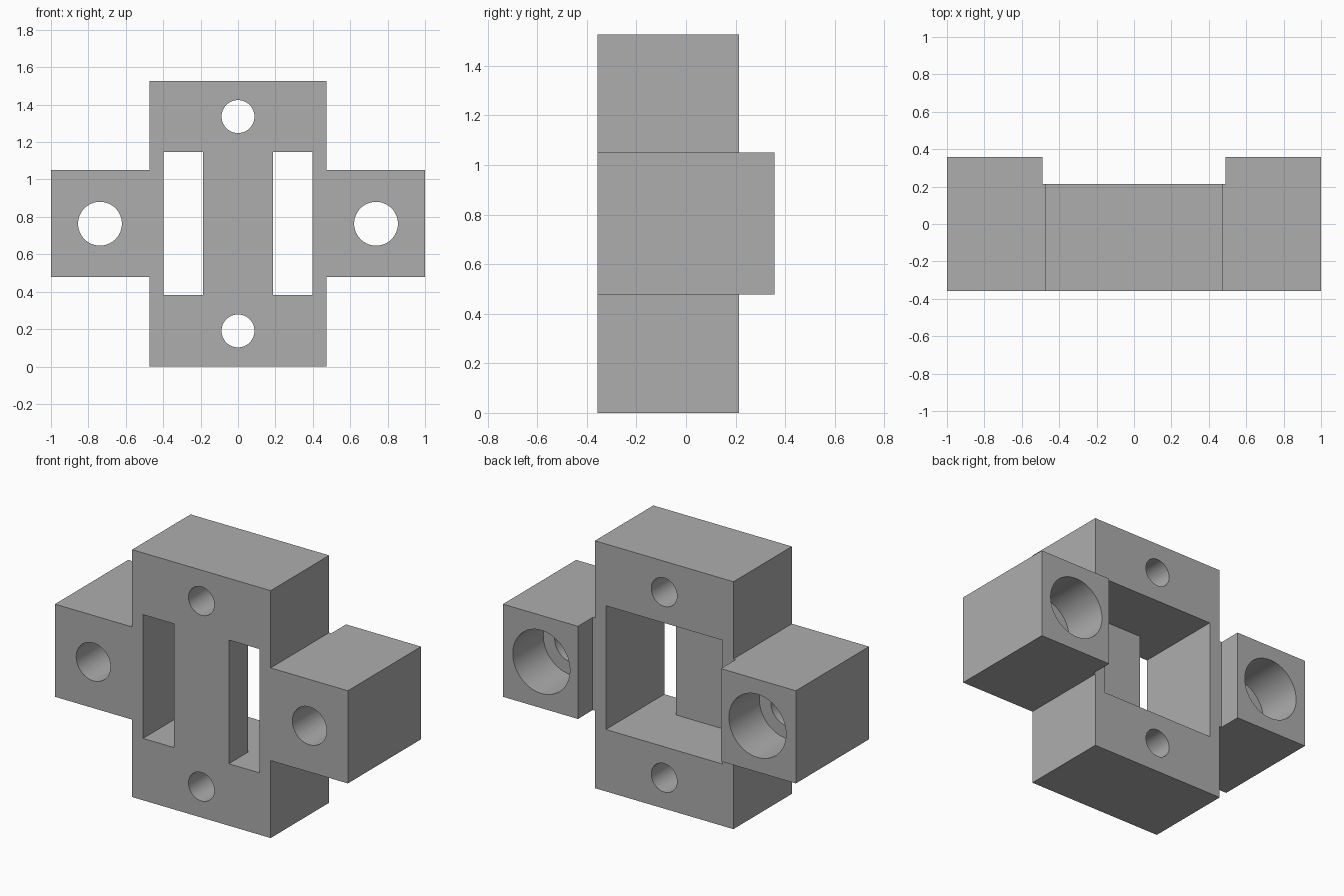
import bpy, bmesh, math
from mathutils import Vector

if "Cube" in bpy.data.objects:
    bpy.data.objects.remove(bpy.data.objects["Cube"])

grey = bpy.data.materials.new("plain_grey")
grey.diffuse_color = (0.42, 0.42, 0.42, 1)
grey.use_nodes = True
grey.node_tree.nodes["Principled BSDF"].inputs["Base Color"].default_value = grey.diffuse_color


def prism(name, pts, axis, lo, hi):
    """Extrude a 2D outline along y (points are x,z) or z (points are x,y)."""
    def place(a, b, h):
        return (a, h, b) if axis == "y" else (a, b, h)
    bm = bmesh.new()
    face = bm.faces.new([bm.verts.new(place(a, b, lo)) for a, b in pts])
    ext = bmesh.ops.extrude_face_region(bm, geom=[face])
    verts = [v for v in ext["geom"] if isinstance(v, bmesh.types.BMVert)]
    bmesh.ops.translate(bm, verts=verts, vec=Vector(place(0, 0, hi - lo)))
    bmesh.ops.recalc_face_normals(bm, faces=bm.faces)
    mesh = bpy.data.meshes.new(name)
    bm.to_mesh(mesh)
    bm.free()
    mesh.materials.append(grey)
    ob = bpy.data.objects.new(name, mesh)
    bpy.context.collection.objects.link(ob)
    return ob


def circle(x, z, r, n=64):
    return [(x + r * math.cos(2 * math.pi * i / n),
             z + r * math.sin(2 * math.pi * i / n)) for i in range(n)]


def cut(ob, cutter):
    mod = ob.modifiers.new("cut", "BOOLEAN")
    mod.operation = "DIFFERENCE"
    mod.solver = "EXACT"
    mod.object = cutter
    bpy.context.view_layer.objects.active = ob
    bpy.ops.object.modifier_apply(modifier=mod.name)
    bpy.data.objects.remove(cutter)


# Cross-shaped bracket body
W, A, D, H = 0.473, 1.0, 0.357, 1.527
Z0, Z1, MID = 0.478, 1.05, 0.7635
half = [(W, 0), (W, Z0), (A, Z0), (A, Z1), (W, Z1), (W, H)]
cross = half + [(-x, z) for x, z in reversed(half)]
body = prism("bracket_body", cross, "y", -D, D)

# Step the middle back, leaving the two side bosses proud
B = 0.488
cut(body, prism("back_step", [(-B, 0.213), (B, 0.213), (B, 1), (-B, 1)], "z", -1, 2))

# Rear pocket opening into two front slots, with a bar left between them
P, S, F = 0.398, 0.187, -0.17
pocket = [(P, 1), (P, -1), (S, -1), (S, F)]
pocket += [(-x, y) for x, y in reversed(pocket)]
cut(body, prism("pocket", pocket, "z", 0.382, 1.146))

# Small through holes above and below the pocket
for z in (MID - 0.573, MID + 0.573):
    cut(body, prism("small_hole", circle(0, z, 0.088), "y", -1, 1))

# Stepped holes in the side bosses
for x in (-0.738, 0.738):
    cut(body, prism("bolt_hole", circle(x, MID, 0.117), "y", -1, 1))
    cut(body, prism("counterbore", circle(x, MID, 0.195), "y", 0.06, 1))

# Smooth the bores, keep edges sharp
bpy.ops.object.select_all(action="DESELECT")
body.select_set(True)
bpy.context.view_layer.objects.active = body
bpy.ops.object.shade_smooth_by_angle(angle=math.radians(30))
